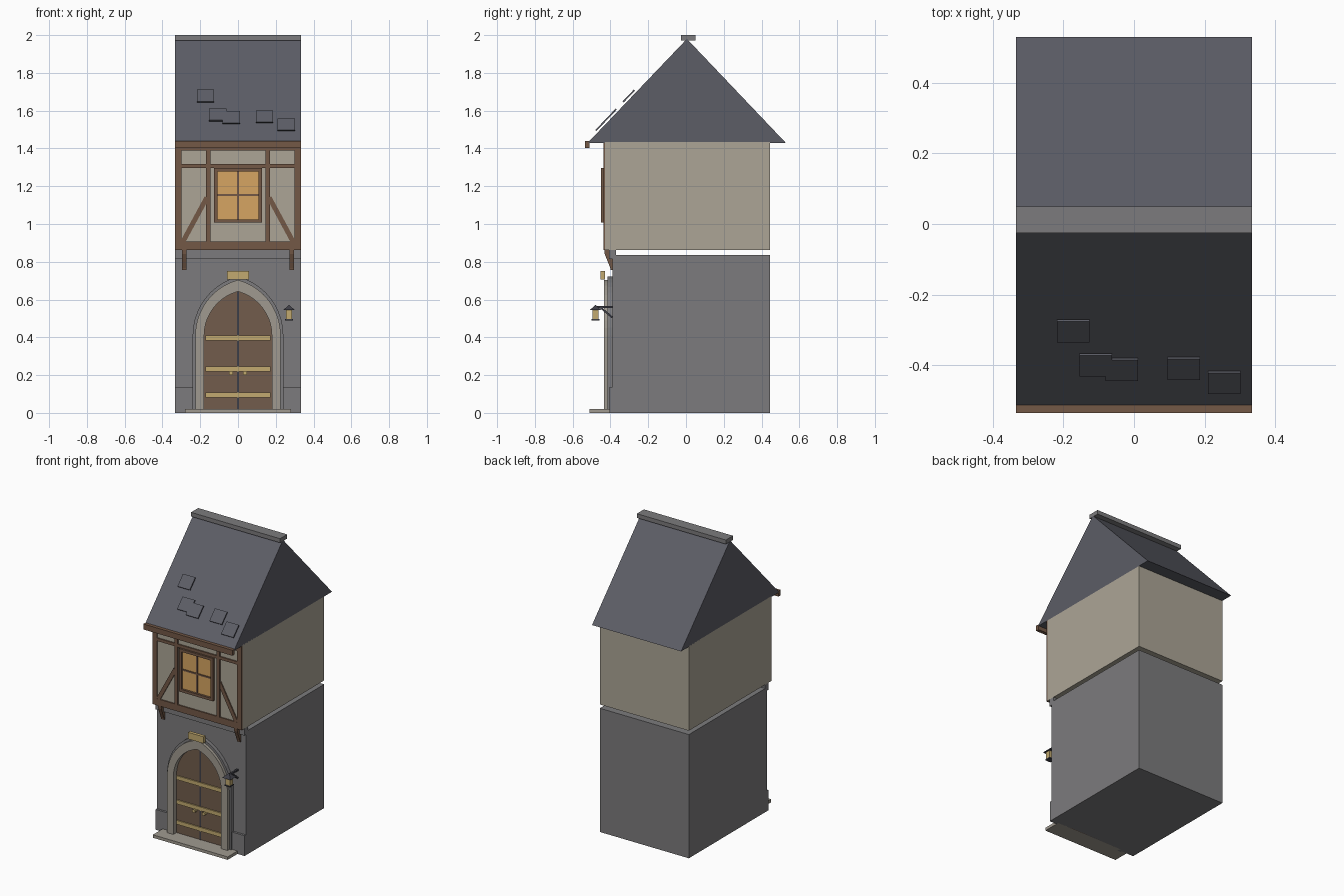
import bpy, math
from mathutils import Vector

if "Cube" in bpy.data.objects:
    bpy.data.objects.remove(bpy.data.objects["Cube"])


def material(name, r, g, b):
    lin = lambda c: (c / 255 / 12.92) if c <= 10 else ((c / 255 + 0.055) / 1.055) ** 2.4
    m = bpy.data.materials.new(name)
    m.diffuse_color = (lin(r), lin(g), lin(b), 1)
    m.use_nodes = True
    m.node_tree.nodes["Principled BSDF"].inputs["Base Color"].default_value = m.diffuse_color
    return m


STONE = material("grey_stone", 124, 123, 125)
PLASTER = material("plaster", 172, 165, 150)
SLATE = material("slate", 92, 93, 102)
TIMBER = material("timber", 115, 88, 70)
DOOR = material("door_wood", 114, 92, 76)
GOLD = material("brass", 194, 170, 112)
GLOW = material("window_glow", 214, 165, 98)
PALE = material("pale_stone", 160, 154, 144)
IRON = material("dark_iron", 62, 62, 70)


def mesh(name, verts, faces, mat):
    me = bpy.data.meshes.new(name)
    me.from_pydata(verts, [], faces)
    me.materials.append(mat)
    ob = bpy.data.objects.new(name, me)
    bpy.context.collection.objects.link(ob)
    return ob


def prism(name, pts, a, b, mat, axis="y"):
    """Extrude a profile: (x, z) points along y, or (y, z) points along x."""
    put = (lambda p, t: (p[0], t, p[1])) if axis == "y" else (lambda p, t: (t, p[0], p[1]))
    area = sum(p[0] * q[1] - q[0] * p[1] for p, q in zip(pts, pts[1:] + pts[:1]))
    if (area > 0) != (axis == "y"):
        pts = pts[::-1]
    n = len(pts)
    verts = [put(p, a) for p in pts] + [put(p, b) for p in pts]
    faces = [tuple(range(n)), tuple(range(2 * n - 1, n - 1, -1))]
    faces += [(i, n + i, n + (i + 1) % n, (i + 1) % n) for i in range(n)]
    return mesh(name, verts, faces, mat)


def box(name, x0, x1, y0, y1, z0, z1, mat):
    return prism(name, [(x0, z0), (x1, z0), (x1, z1), (x0, z1)], y0, y1, mat)


def bar(name, p, q, w, y0, y1, mat, axis="y"):
    """Straight strip of width w between two profile points."""
    p, q = Vector(p), Vector(q)
    d = (q - p).normalized()
    s = Vector((-d.y, d.x)) * w / 2
    return prism(name, [tuple(v) for v in (p - s, q - s, q + s, p + s)], y0, y1, mat, axis)


def arch(w, z0=0.0, spring=0.41, n=10):
    """Pointed arch outline from right foot over the top to left foot."""
    h = 1.3 * w
    c = (h * h - w * w) / (2 * w)
    top = math.atan2(h, c)
    right = [(-c + (w + c) * math.cos(top * i / n), spring + (w + c) * math.sin(top * i / n))
             for i in range(n + 1)]
    return [(w, z0)] + right + [(-x, z) for x, z in right[-2::-1]] + [(-w, z0)]


W = 0.333

# Main storeys and jetty
box("ground_floor", -W, W, -0.39, 0.445, 0, 0.836, STONE)
box("upper_floor", -W, W, -0.43, 0.445, 0.862, 1.435, PLASTER)
box("jetty_band", -W, W, -0.408, -0.37, 0.815, 0.862, STONE)

# Roof, ridge cap and eave board
EAVE, RIDGE = Vector((-0.52, 1.43)), Vector((0.005, 1.98))
prism("roof", [tuple(EAVE), (0.528, 1.43), tuple(RIDGE)], -W, W, SLATE, "x")
box("ridge_cap", -W, W, -0.026, 0.05, 1.972, 2.0, STONE)
box("eave_board", -W, W, -0.535, -0.512, 1.403, 1.44, TIMBER)

# Loose roof tiles lying on the front slope
along = (RIDGE - EAVE).normalized()
out = Vector((-along.y, along.x))
for x, z in [(-0.172, 1.678), (-0.108, 1.578), (-0.035, 1.564), (0.14, 1.568), (0.255, 1.526)]:
    mid = EAVE + along * ((z - 0.01 - EAVE.y) / along.y) + out * 0.014
    bar("roof_tile", mid - along * 0.043, mid + along * 0.043, 0.008,
        x - 0.046, x + 0.046, SLATE, "x")

# Timber frame
F0, F1 = -0.438, -0.428
box("sill_beam", -W, W, F0, F1, 0.862, 0.907, TIMBER)
box("top_plate", -W, W, F0, F1, 1.39, 1.43, TIMBER)
box("upper_rail", -0.3, 0.3, F0, F1, 1.297, 1.317, TIMBER)
for s in (-1, 1):
    for name, a, b in (("corner_post", 0.3, W), ("inner_post", 0.145, 0.17)):
        box(name, min(s * a, s * b), max(s * a, s * b), F0, F1, 0.9, 1.4, TIMBER)
    bar("diagonal_brace", (s * 0.295, 0.9), (s * 0.165, 1.14), 0.026, F0 + 0.001, F1, TIMBER)
    prism("jetty_bracket", [(-0.432, 0.862), (-0.43, 0.84), (-0.4, 0.765), (-0.4, 0.757),
                            (-0.385, 0.757), (-0.385, 0.862)],
          s * 0.284 - 0.012, s * 0.284 + 0.012, TIMBER, "x")

# Window
box("window_pane", -0.11, 0.11, -0.436, -0.428, 1.02, 1.285, GLOW)
for s in (-1, 1):
    box("window_stile", s * 0.118 - 0.009, s * 0.118 + 0.009, -0.45, -0.428, 1.007, 1.297, TIMBER)
for z in (1.016, 1.288):
    box("window_rail", -0.12, 0.12, -0.45, -0.428, z - 0.009, z + 0.009, TIMBER)
box("window_mullion", -0.005, 0.005, -0.442, -0.43, 1.02, 1.285, TIMBER)
box("window_transom", -0.11, 0.11, -0.442, -0.43, 1.149, 1.159, TIMBER)

# Plinth either side of the doorway, and doorstep
box("plinth_left", -W, -0.23, -0.405, -0.385, 0, 0.137, STONE)
box("plinth_right", 0.23, W, -0.405, -0.385, 0, 0.137, STONE)
box("doorstep", -0.28, 0.28, -0.51, -0.389, 0, 0.02, PALE)

# Arched doorway
prism("outer_arch", arch(0.24) + arch(0.215)[::-1], -0.415, -0.385, STONE)
prism("inner_arch", arch(0.226) + arch(0.179)[::-1], -0.435, -0.385, PALE)
box("keystone", -0.057, 0.057, -0.452, -0.43, 0.705, 0.75, GOLD)
prism("door", arch(0.181), -0.401, -0.385, DOOR)
box("door_gap", -0.004, 0.004, -0.403, -0.395, 0.02, 0.64, IRON)
for z in (0.094, 0.232, 0.396):
    box("door_strap", -0.172, 0.172, -0.409, -0.395, z - 0.013, z + 0.013, GOLD)
for s in (-1, 1):
    knob = [(s * 0.037 + 0.012 * math.cos(i * math.pi / 4),
             0.211 + 0.012 * math.sin(i * math.pi / 4)) for i in range(8)]
    prism("door_knob", knob, -0.422, -0.395, GOLD)

# Lantern on its wall arm
LX, LY = 0.27, -0.479
box("lantern_glass", LX - 0.017, LX + 0.017, LY - 0.017, LY + 0.017, 0.495, 0.545, GOLD)
box("lantern_base", LX - 0.02, LX + 0.02, LY - 0.02, LY + 0.02, 0.488, 0.496, IRON)
r = 0.031
mesh("lantern_cap", [(LX - r, LY - r, 0.544), (LX + r, LY - r, 0.544), (LX + r, LY + r, 0.544),
                     (LX - r, LY + r, 0.544), (LX, LY, 0.572)],
     [(3, 2, 1, 0), (0, 1, 4), (1, 2, 4), (2, 3, 4), (3, 0, 4)], IRON)
box("lantern_arm", LX - 0.006, LX + 0.006, LY, -0.388, 0.555, 0.566, IRON)
bar("lantern_brace", (-0.452, 0.558), (-0.39, 0.505), 0.01, LX - 0.005, LX + 0.005, IRON, "x")
